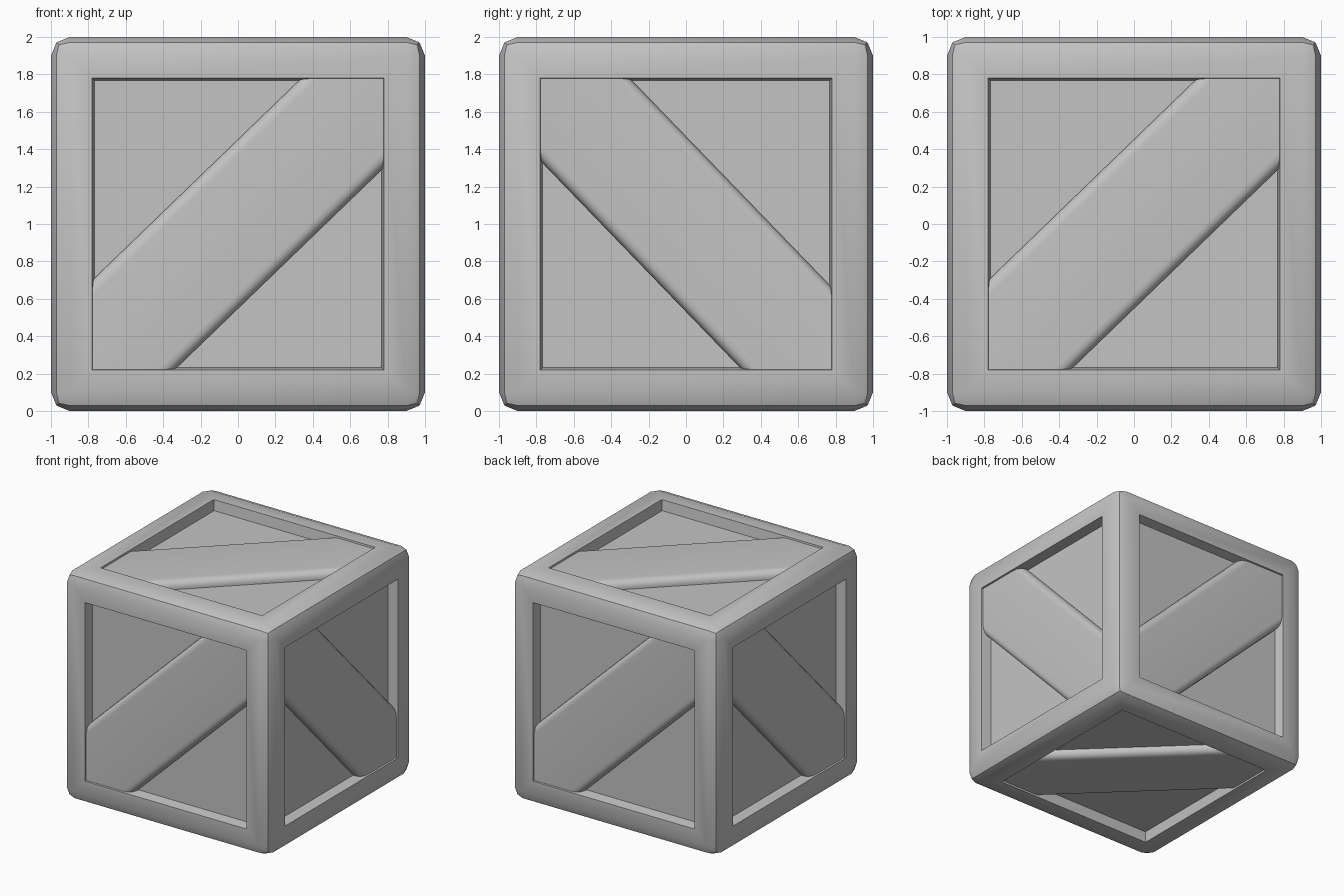
import bpy
import bmesh
import math
from mathutils import Matrix, Vector

default = bpy.data.objects.get("Cube")
if default:
    bpy.data.objects.remove(default, do_unlink=True)

grey = bpy.data.materials.new("plain grey")
grey.use_nodes = True
colour = (0.55, 0.55, 0.55, 1)
grey.diffuse_color = colour
grey.node_tree.nodes["Principled BSDF"].inputs["Base Color"].default_value = colour

EDGE = 0.1        # rounding of the outer frame
WINDOW = 0.78     # half width of each recess
DEPTH = 0.09      # depth of each recess
PLANK_TOP = 0.985
HALF_WIDTH = 0.325


def make_object(name, bm):
    bmesh.ops.recalc_face_normals(bm, faces=bm.faces)
    mesh = bpy.data.meshes.new(name)
    bm.to_mesh(mesh)
    bm.free()
    mesh.materials.append(grey)
    obj = bpy.data.objects.new(name, mesh)
    bpy.context.collection.objects.link(obj)
    bpy.ops.object.select_all(action="DESELECT")
    obj.select_set(True)
    bpy.context.view_layer.objects.active = obj
    bpy.ops.object.shade_smooth_by_angle(angle=math.radians(40))
    return obj


# Crate body: rounded cube with a slightly tapered recess in every side
bm = bmesh.new()
bmesh.ops.create_cube(bm, size=2)
bmesh.ops.bevel(bm, geom=bm.edges[:], offset=EDGE, segments=2,
                profile=0.5, affect="EDGES")
sides = [f for f in bm.faces if f.calc_area() > 1]
bmesh.ops.inset_individual(bm, faces=sides, thickness=1 - EDGE - WINDOW,
                           use_even_offset=True)
bmesh.ops.inset_individual(bm, faces=sides, thickness=0.012, depth=-DEPTH,
                           use_even_offset=True)
bmesh.ops.translate(bm, verts=bm.verts, vec=(0, 0, 1))
make_object("crate_frame", bm)


# Diagonal plank, trimmed to the recess, then turned onto its side of the crate
def plank(name, right, up, angle):
    bm = bmesh.new()
    base = 1 - DEPTH - 0.01
    height = PLANK_TOP - base
    bmesh.ops.create_cube(bm, size=1)
    bmesh.ops.scale(bm, verts=bm.verts, vec=(3, 2 * HALF_WIDTH, height))
    bmesh.ops.translate(bm, verts=bm.verts, vec=(0, 0, base + height / 2))
    long_edges = [e for e in bm.edges
                  if all(v.co.z > base + height / 2 for v in e.verts)
                  and e.calc_length() > 2]
    bmesh.ops.bevel(bm, geom=long_edges, offset=0.06, segments=4,
                    profile=0.5, affect="EDGES")
    bmesh.ops.rotate(bm, verts=bm.verts, cent=(0, 0, 0),
                     matrix=Matrix.Rotation(math.radians(angle), 3, "Z"))
    for normal in ((1, 0, 0), (-1, 0, 0), (0, 1, 0), (0, -1, 0)):
        cut = bmesh.ops.bisect_plane(
            bm, geom=bm.verts[:] + bm.edges[:] + bm.faces[:],
            plane_co=Vector(normal) * (WINDOW + 0.015), plane_no=normal,
            clear_outer=True)
        rim = [g for g in cut["geom_cut"] if isinstance(g, bmesh.types.BMEdge)]
        bmesh.ops.holes_fill(bm, edges=rim, sides=0)
    right, up = Vector(right), Vector(up)
    turn = Matrix((right, up, right.cross(up))).transposed().to_4x4()
    bm.transform(Matrix.Translation((0, 0, 1)) @ turn)
    make_object(name, bm)


plank("front_plank", (1, 0, 0), (0, 0, 1), 44)
plank("back_plank", (-1, 0, 0), (0, 0, 1), 44)
plank("left_plank", (0, 1, 0), (0, 0, 1), -46)
plank("right_plank", (0, -1, 0), (0, 0, 1), -46)
plank("top_plank", (1, 0, 0), (0, 1, 0), 44)
plank("bottom_plank", (1, 0, 0), (0, -1, 0), 44)
